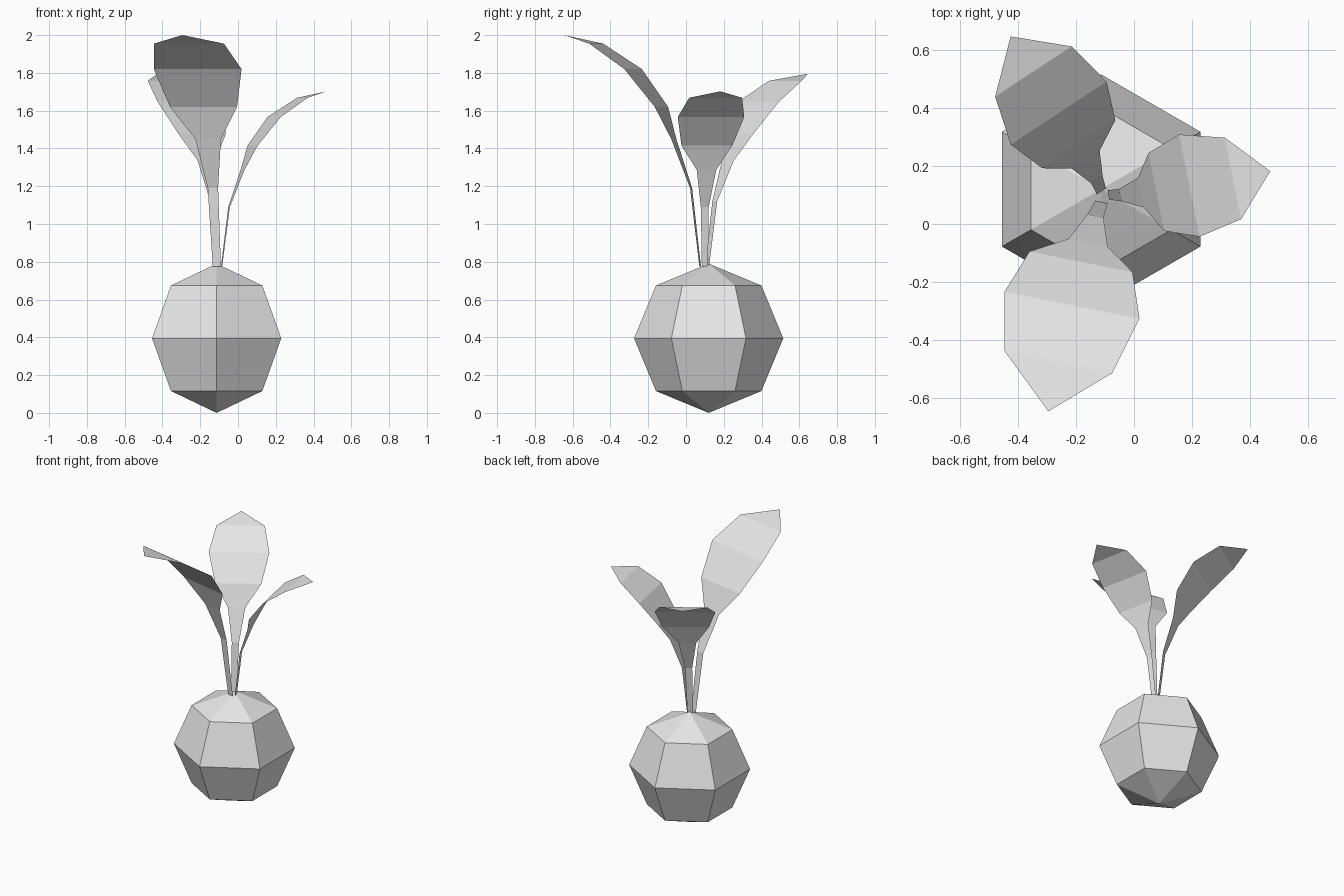
import bpy
import bmesh
from math import sin, cos, pi, radians
from mathutils import Vector

cube = bpy.data.objects.get("Cube")
if cube:
    bpy.data.objects.remove(cube, do_unlink=True)

# One plain material for the whole plant
grey = bpy.data.materials.new("light grey")
grey.use_nodes = True
colour = (0.8, 0.8, 0.8, 1.0)
grey.diffuse_color = colour
grey.node_tree.nodes["Principled BSDF"].inputs["Base Color"].default_value = colour


def finish(name, bm):
    mesh = bpy.data.meshes.new(name)
    bm.to_mesh(mesh)
    bm.free()
    mesh.materials.append(grey)
    obj = bpy.data.objects.new(name, mesh)
    bpy.context.collection.objects.link(obj)
    return obj


def make_bulb(centre, radius, sides=6, bands=4):
    """Faceted ball with a corner pointing along the y axis."""
    bm = bmesh.new()
    bottom = bm.verts.new(centre - Vector((0, 0, radius)))
    top = bm.verts.new(centre + Vector((0, 0, radius)))
    rings = []
    for b in range(1, bands):
        tilt = pi * b / bands - pi / 2
        rings.append([bm.verts.new(centre + radius * Vector((
            cos(tilt) * cos(pi / 2 + 2 * pi * s / sides),
            cos(tilt) * sin(pi / 2 + 2 * pi * s / sides),
            sin(tilt)))) for s in range(sides)])
    for s in range(sides):
        t = (s + 1) % sides
        bm.faces.new((bottom, rings[0][t], rings[0][s]))
        bm.faces.new((top, rings[-1][s], rings[-1][t]))
        for low, high in zip(rings, rings[1:]):
            bm.faces.new((low[s], low[t], high[t], high[s]))
    return finish("bulb", bm)


# Leaf rows: outward reach, sideways drift, height, half width
LEAF_ROWS = [
    (0.0, 0.0, 0.0, 0.022),
    (0.051, -0.011, 0.415, 0.028),
    (0.146, -0.018, 0.675, 0.069),
    (0.215, -0.029, 0.845, 0.181),
    (0.368, -0.030, 1.045, 0.237),
    (0.569, -0.037, 1.18, 0.189),
]
LEAF_TIP = (0.742, -0.038, 1.225)


def make_leaf(name, base, angle, scale):
    """Thin curved blade that arches outward from the bulb."""
    a = radians(angle)
    out = Vector((cos(a), sin(a), 0))
    side = Vector((-sin(a), cos(a), 0))
    up = Vector((0, 0, 1))
    base = Vector(base)

    def point(reach, drift, height):
        return base + scale * (out * reach + side * drift + up * height)

    bm = bmesh.new()
    rows = [[bm.verts.new(point(r, d + sign * w, h)) for sign in (-1, 1)]
            for r, d, h, w in LEAF_ROWS]
    for (r0, l0), (r1, l1) in zip(rows, rows[1:]):
        bm.faces.new((r0, r1, l1, l0))
    bm.faces.new((rows[-1][0], bm.verts.new(point(*LEAF_TIP)), rows[-1][1]))
    return finish(name, bm)


make_bulb(Vector((-0.113, 0.12, 0.395)), 0.395)
make_leaf("front_leaf", (-0.112, 0.075, 0.775), -101.3, 1.0)
make_leaf("left_leaf", (-0.087, 0.10, 0.775), 11.3, 0.757)
make_leaf("back_leaf", (-0.112, 0.112, 0.775), 123.3, 0.833)
